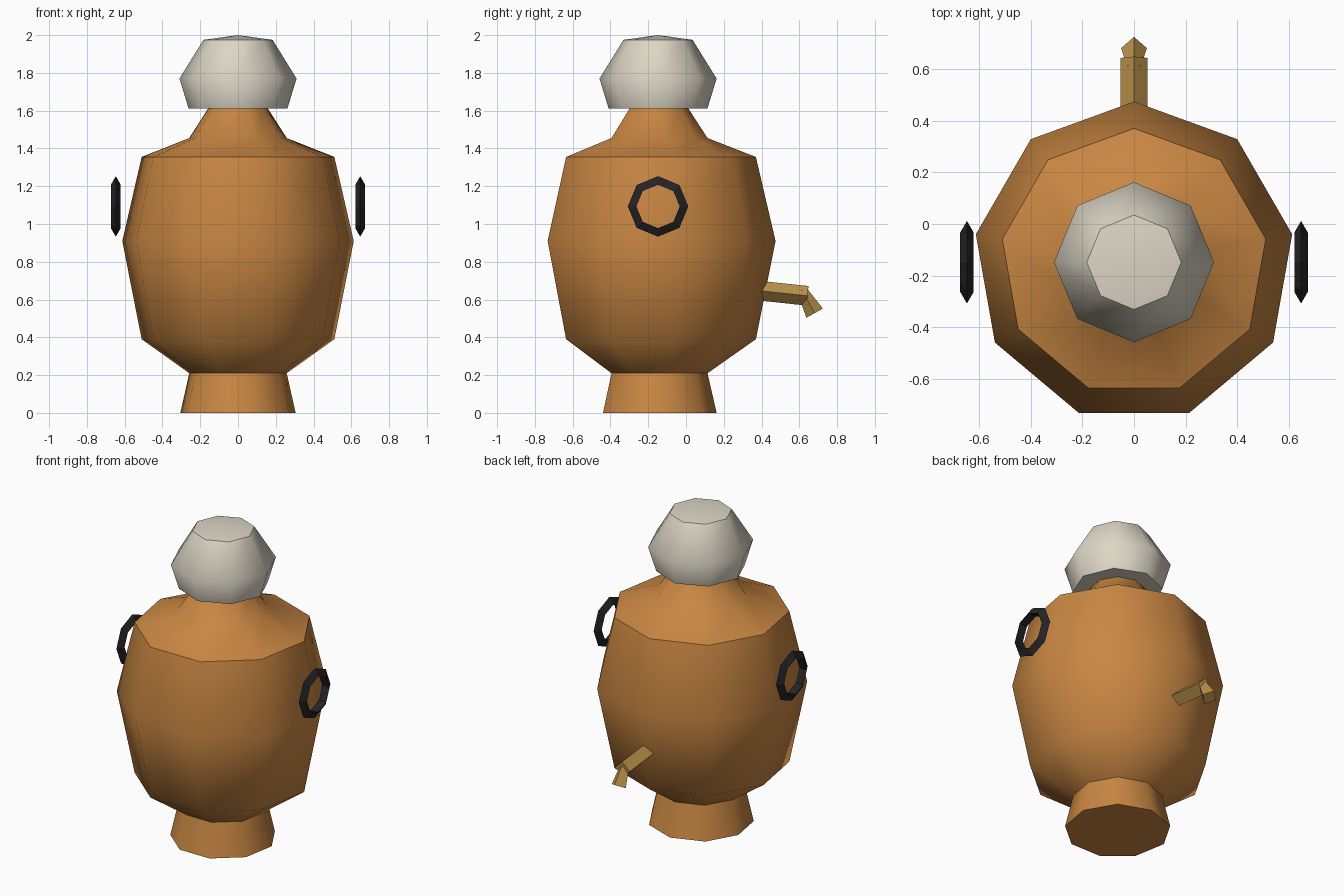
import bpy, bmesh, math
from mathutils import Vector, Matrix

cube = bpy.data.objects.get("Cube")
if cube:
    bpy.data.objects.remove(cube, do_unlink=True)

AXIS_Y = -0.148


def material(name, r, g, b):
    m = bpy.data.materials.new(name)
    m.use_nodes = True
    m.diffuse_color = (r, g, b, 1)
    bsdf = next(n for n in m.node_tree.nodes if n.type == 'BSDF_PRINCIPLED')
    bsdf.inputs["Base Color"].default_value = (r, g, b, 1)
    return m


copper = material("copper", 0.58, 0.24, 0.055)
ivory = material("ivory", 0.72, 0.67, 0.56)
brass = material("brass", 0.50, 0.29, 0.07)
black = material("black", 0.018, 0.018, 0.02)


def add_object(name, bm, mat, smooth_angle=None):
    bmesh.ops.recalc_face_normals(bm, faces=bm.faces)
    mesh = bpy.data.meshes.new(name)
    bm.to_mesh(mesh)
    bm.free()
    mesh.materials.append(mat)
    obj = bpy.data.objects.new(name, mesh)
    bpy.context.collection.objects.link(obj)
    if smooth_angle:
        bpy.ops.object.select_all(action='DESELECT')
        obj.select_set(True)
        bpy.context.view_layer.objects.active = obj
        bpy.ops.object.shade_smooth_by_angle(angle=math.radians(smooth_angle))
    return obj


def skin(rings):
    """Closed surface through equal-sized rings of points."""
    bm = bmesh.new()
    loops = [[bm.verts.new(p) for p in ring] for ring in rings]
    n = len(loops[0])
    for a, b in zip(loops, loops[1:]):
        for i in range(n):
            j = (i + 1) % n
            bm.faces.new((a[i], a[j], b[j], b[i]))
    bm.faces.new(loops[0])
    bm.faces.new(loops[-1])
    return bm


def ring(radius, sides, z):
    """Horizontal polygon with one corner pointing to the back."""
    angles = [math.pi / 2 + math.tau * i / sides for i in range(sides)]
    return [(radius * math.cos(a), AXIS_Y + radius * math.sin(a), z) for a in angles]


# Body: foot, belly, shoulder and neck in one turned profile
body_profile = [(0.31, 0), (0.262, 0.21), (0.518, 0.39), (0.622, 0.91),
                (0.518, 1.355), (0.262, 1.455), (0.155, 1.62)]
add_object("body", skin([ring(r, 9, z) for r, z in body_profile]), copper, 46)

# Knob on top, closed by a very shallow point
knob_profile = [(0.262, 1.612), (0.31, 1.77), (0.183, 1.975)]
knob = skin([ring(r, 8, z) for r, z in knob_profile])
knob.faces.ensure_lookup_table()
bmesh.ops.poke(knob, faces=[knob.faces[-1]])
for v in knob.verts:
    if len(v.link_edges) == 8:
        v.co.z = 2.0
add_object("knob", knob, ivory, 46)


# Ring handles: eight-sided hoops with a triangular section
def hoop(name, x):
    bm = bmesh.new()
    sides, major, minor = 8, 0.13, 0.03
    loops = []
    for i in range(sides):
        a = math.tau * i / sides
        loop = []
        for k in range(3):
            b = math.tau * k / 3
            r = major + minor * math.cos(b)
            loop.append(bm.verts.new((x + minor * math.sin(b),
                                      AXIS_Y + r * math.cos(a),
                                      1.093 + r * math.sin(a))))
        loops.append(loop)
    for i in range(sides):
        a, b = loops[i], loops[(i + 1) % sides]
        for k in range(3):
            m = (k + 1) % 3
            bm.faces.new((a[k], a[m], b[m], b[k]))
    add_object(name, bm, black)


hoop("left_handle", 0.647)
hoop("right_handle", -0.647)


# Tap: square tubes set on edge, running in the middle plane
def tube(name, start, end, r_start, r_end):
    p, q = Vector((0, *start)), Vector((0, *end))
    side = Vector((1, 0, 0))
    up = side.cross((q - p).normalized())
    rings = [[c + r * d for d in (side, up, -side, -up)]
             for c, r in ((p, r_start), (q, r_end))]
    add_object(name, skin(rings), brass)


tube("tap_pipe", (0.36, 0.65), (0.643, 0.62), 0.052, 0.052)
tube("tap_nozzle", (0.612, 0.652), (0.681, 0.528), 0.027, 0.05)
